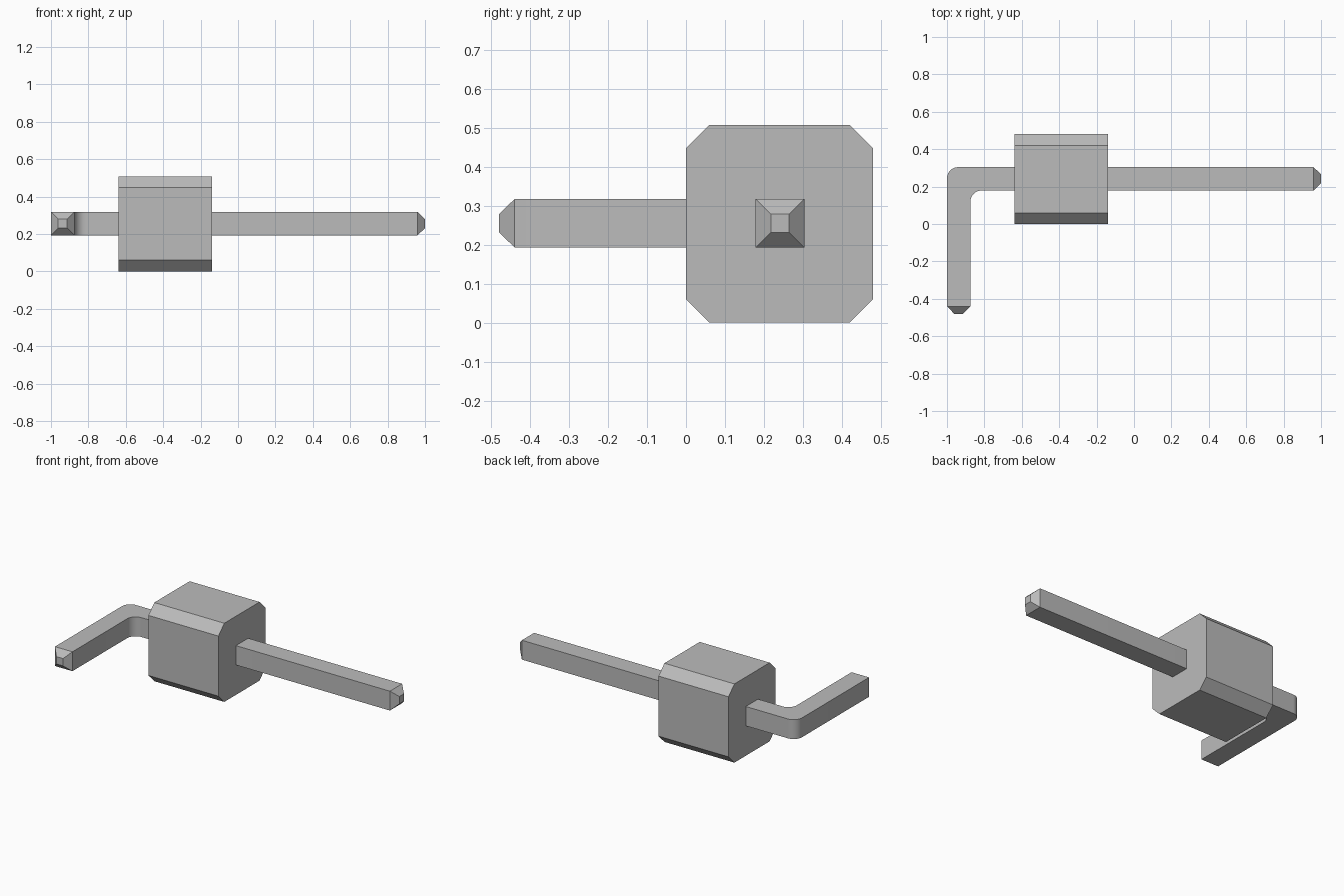
import bpy, bmesh, math
from mathutils import Vector

cube = bpy.data.objects.get("Cube")
if cube:
    bpy.data.objects.remove(cube, do_unlink=True)

grey = bpy.data.materials.new("plain_grey")
grey.use_nodes = True
colour = (0.5, 0.5, 0.5, 1)
grey.diffuse_color = colour
grey.node_tree.nodes["Principled BSDF"].inputs["Base Color"].default_value = colour


def prism(bm, points, direction):
    """Extrude a flat outline into a closed solid."""
    base = bm.faces.new([bm.verts.new(p) for p in points])
    top = bmesh.ops.extrude_face_region(bm, geom=[base])["geom"]
    bmesh.ops.translate(bm, vec=direction, verts=[v for v in top if isinstance(v, bmesh.types.BMVert)])
    bmesh.ops.recalc_face_normals(bm, faces=bm.faces)


def finish(bm, name):
    mesh = bpy.data.meshes.new(name)
    bm.to_mesh(mesh)
    bm.free()
    mesh.materials.append(grey)
    obj = bpy.data.objects.new(name, mesh)
    bpy.context.collection.objects.link(obj)
    return obj


# Housing block: octagonal section run along x
x0, x1, depth, height, cut = -0.64, -0.14, 0.48, 0.508, 0.06
section = [(cut, 0), (depth - cut, 0), (depth, cut), (depth, height - cut),
           (depth - cut, height), (cut, height), (0, height - cut), (0, cut)]
bm = bmesh.new()
prism(bm, [(x0, y, z) for y, z in section], (x1 - x0, 0, 0))
finish(bm, "housing_block")

# Bent pin: L-shaped outline with rounded elbow
width, bottom, taper, tip_scale, radius = 0.125, 0.193, 0.04, 0.38, 0.06
left, back = -1.0, 0.304
front_end, right_end = -0.48 + taper, 1.0 - taper
steps = 10


def elbow(x, y):
    cx, cy = x + radius, y - radius
    angles = [math.pi - i * math.pi / 2 / steps for i in range(steps + 1)]
    return [(cx + radius * math.cos(a), cy + radius * math.sin(a), bottom) for a in angles]


outline = [(left, front_end, bottom)] + elbow(left, back)
outline += [(right_end, back, bottom), (right_end, back - width, bottom)]
outline += elbow(left + width, back - width)[::-1]
outline += [(left + width, front_end, bottom)]
bm = bmesh.new()
prism(bm, outline, (0, 0, width))

# Tapered pin tips
bm.faces.ensure_lookup_table()
for axis in (Vector((1, 0, 0)), Vector((0, -1, 0))):
    end = max((f for f in bm.faces if f.normal.dot(axis) > 0.999),
              key=lambda f: f.calc_center_median().dot(axis))
    centre = end.calc_center_median()
    tip = bmesh.ops.extrude_discrete_faces(bm, faces=[end])["faces"][0]
    for v in tip.verts:
        v.co = centre + (v.co - centre) * tip_scale + axis * taper
    bm.normal_update()

pin = finish(bm, "bent_pin")
bpy.ops.object.select_all(action="DESELECT")
pin.select_set(True)
bpy.context.view_layer.objects.active = pin
bpy.ops.object.shade_smooth_by_angle(angle=math.radians(30))
